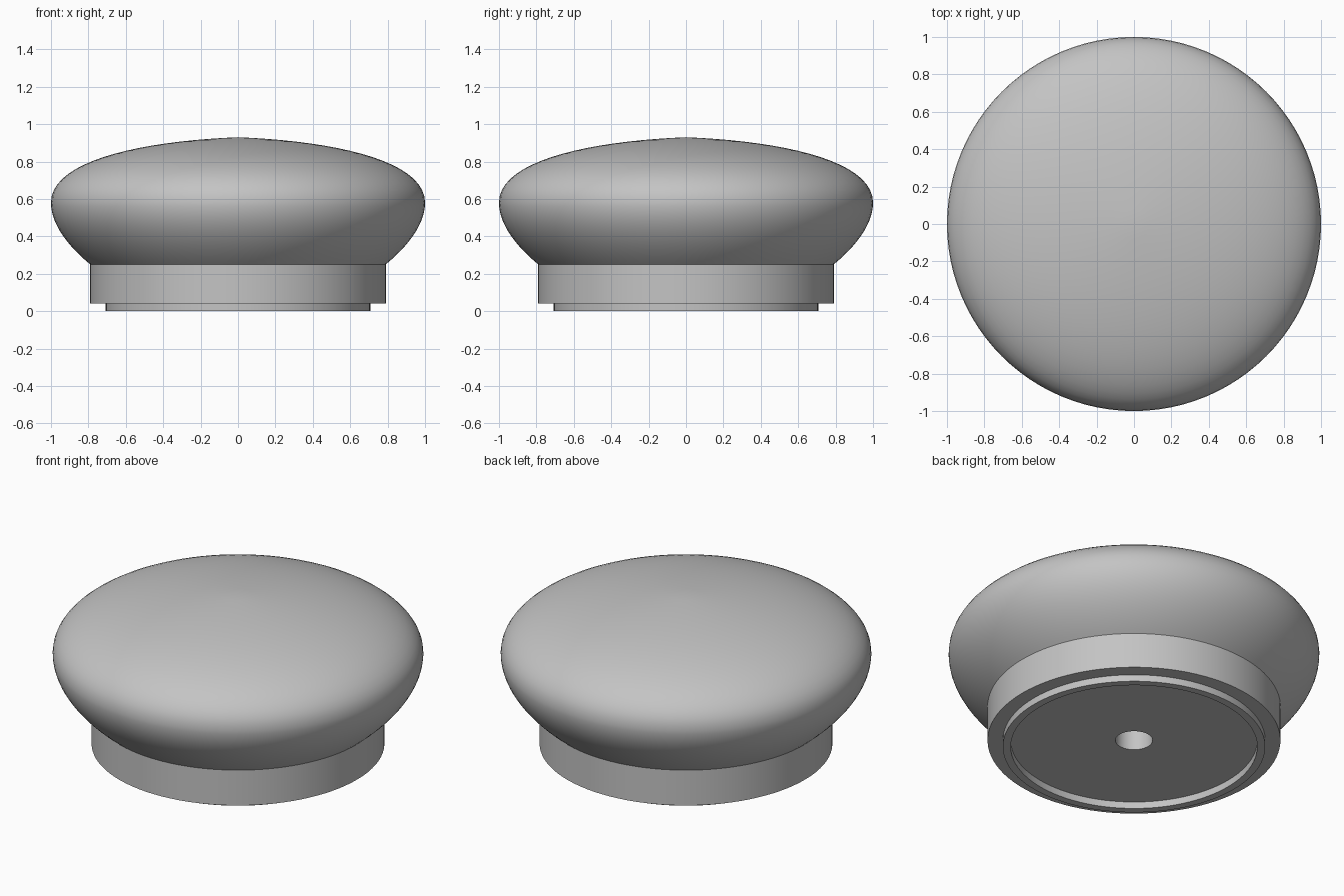
import bpy
import bmesh
import math
from mathutils import Vector, geometry

cube = bpy.data.objects.get("Cube")
if cube:
    bpy.data.objects.remove(cube, do_unlink=True)

SEGMENTS = 96

grey = bpy.data.materials.new("plain grey")
grey.use_nodes = True
colour = (0.55, 0.55, 0.55, 1)
grey.diffuse_color = colour
grey.node_tree.nodes["Principled BSDF"].inputs["Base Color"].default_value = colour


def lathe(name, profile):
    """Spin a (radius, height) profile, listed top to bottom, around z."""
    bm = bmesh.new()
    verts = [bm.verts.new((r, 0, z)) for r, z in profile]
    edges = [bm.edges.new(pair) for pair in zip(verts, verts[1:])]
    bmesh.ops.spin(bm, geom=verts + edges, cent=(0, 0, 0), axis=(0, 0, 1),
                   angle=math.tau, steps=SEGMENTS, use_merge=True)
    bmesh.ops.remove_doubles(bm, verts=bm.verts, dist=0.0001)
    bmesh.ops.recalc_face_normals(bm, faces=bm.faces)
    mesh = bpy.data.meshes.new(name)
    bm.to_mesh(mesh)
    bm.free()
    mesh.materials.append(grey)
    obj = bpy.data.objects.new(name, mesh)
    bpy.context.collection.objects.link(obj)
    bpy.ops.object.select_all(action='DESELECT')
    obj.select_set(True)
    bpy.context.view_layer.objects.active = obj
    bpy.ops.object.shade_smooth_by_angle(angle=math.radians(30))
    return obj


def bezier(*points, steps=20):
    p = [Vector((r, z, 0)) for r, z in points]
    return [(v.x, v.y) for v in geometry.interpolate_bezier(*p, steps)]


# Domed cap: upper curve to the rim, then the undercut to the neck
dome = bezier((0, 0.93), (0.5, 0.91), (1, 0.81), (1, 0.58))
undercut = bezier((1, 0.58), (1, 0.46), (0.9, 0.34), (0.79, 0.25))
lathe("domed_cap", dome + undercut[1:] + [(0, 0.25)])

# Collar, foot ring, recessed underside and blind screw hole
lathe("collar_and_foot", [
    (0, 0.25), (0.79, 0.25), (0.79, 0.04), (0.708, 0.04), (0.708, 0),
    (0.665, 0), (0.665, 0.04), (0.1, 0.04), (0.1, 0.245), (0, 0.245),
])
